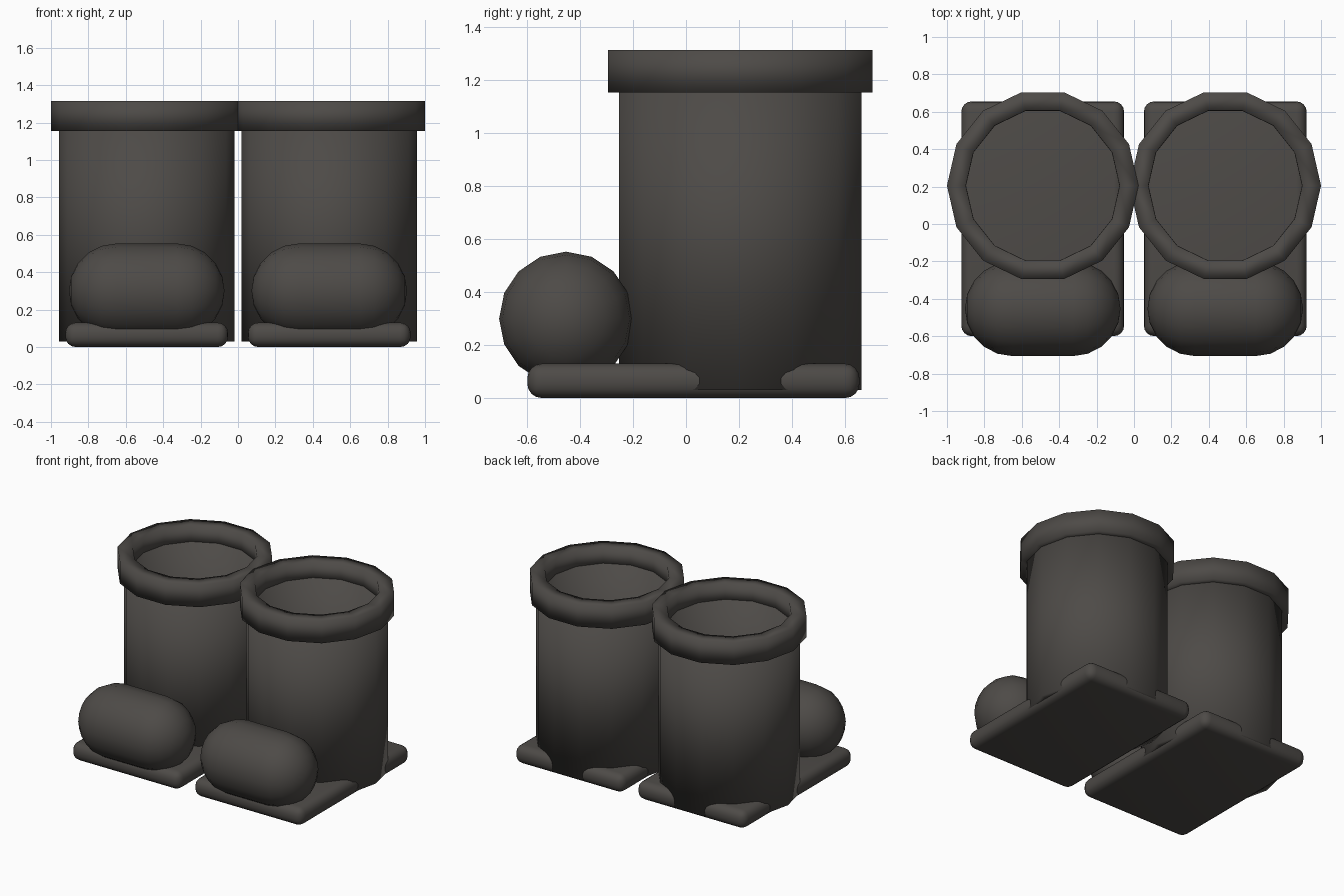
import bpy, bmesh
from math import pi, sin, cos

if "Cube" in bpy.data.objects:
    bpy.data.objects.remove(bpy.data.objects["Cube"])

mat = bpy.data.materials.new("dark_rubber")
mat.diffuse_color = (0.075, 0.069, 0.063, 1)
mat.use_nodes = True
mat.node_tree.nodes["Principled BSDF"].inputs["Base Color"].default_value = mat.diffuse_color


def finish(bm, name, loc):
    bmesh.ops.recalc_face_normals(bm, faces=bm.faces)
    for f in bm.faces:
        f.smooth = True
    me = bpy.data.meshes.new(name)
    bm.to_mesh(me)
    bm.free()
    me.materials.append(mat)
    ob = bpy.data.objects.new(name, me)
    ob.location = loc
    bpy.context.collection.objects.link(ob)
    return ob


def tube(name, loc, r_out, r_in, z0, z1, sides=14):
    # open pipe with wall thickness
    bm = bmesh.new()
    rings = []
    for i in range(sides):
        a = 2 * pi * i / sides
        rings.append([bm.verts.new((r * cos(a), r * sin(a), z))
                      for r, z in ((r_out, z0), (r_out, z1), (r_in, z1), (r_in, z0))])
    for i in range(sides):
        p, q = rings[i], rings[(i + 1) % sides]
        for k in range(4):
            j = (k + 1) % 4
            bm.faces.new((p[k], q[k], q[j], p[j]))
    return finish(bm, name, loc)


def capsule(name, loc, r, half):
    # sphere with its poles on x, split at the equator and stretched
    bm = bmesh.new()
    n, rows = 16, 5
    prof = [(-half - r * cos(pi / 2 * i / rows), r * sin(pi / 2 * i / rows)) for i in range(1, rows + 1)]
    prof += [(-x, rr) for x, rr in reversed(prof)]
    rings = [[bm.verts.new((x, rr * cos(2 * pi * i / n), rr * sin(2 * pi * i / n)))
              for i in range(n)] for x, rr in prof]
    for a, b in zip(rings, rings[1:]):
        for i in range(n):
            j = (i + 1) % n
            bm.faces.new((a[i], a[j], b[j], b[i]))
    for ring, x in ((rings[0], -half - r), (rings[-1], half + r)):
        tip = bm.verts.new((x, 0, 0))
        for i in range(n):
            bm.faces.new((tip, ring[i], ring[(i + 1) % n]))
    return finish(bm, name, loc)


def rounded_box(name, loc, size, radius):
    bm = bmesh.new()
    bmesh.ops.create_cube(bm, size=1)
    bmesh.ops.scale(bm, vec=size, verts=bm.verts)
    bmesh.ops.bevel(bm, geom=bm.edges[:], offset=radius, segments=4,
                    profile=0.5, affect='EDGES')
    return finish(bm, name, loc)


for side, s in (("left", -1), ("right", 1)):
    x = 0.488 * s
    # sole, toe cap, leg shaft and thick cuff
    rounded_box(side + "_sole", (x, 0.028, 0.065), (0.87, 1.255, 0.13), 0.055)
    capsule(side + "_toe", (x, -0.453, 0.30), 0.253, 0.163)
    tube(side + "_shaft", (x, 0.205, 0), 0.47, 0.41, 0.03, 1.2)
    tube(side + "_cuff", (x, 0.205, 0), 0.512, 0.411, 1.155, 1.315)
